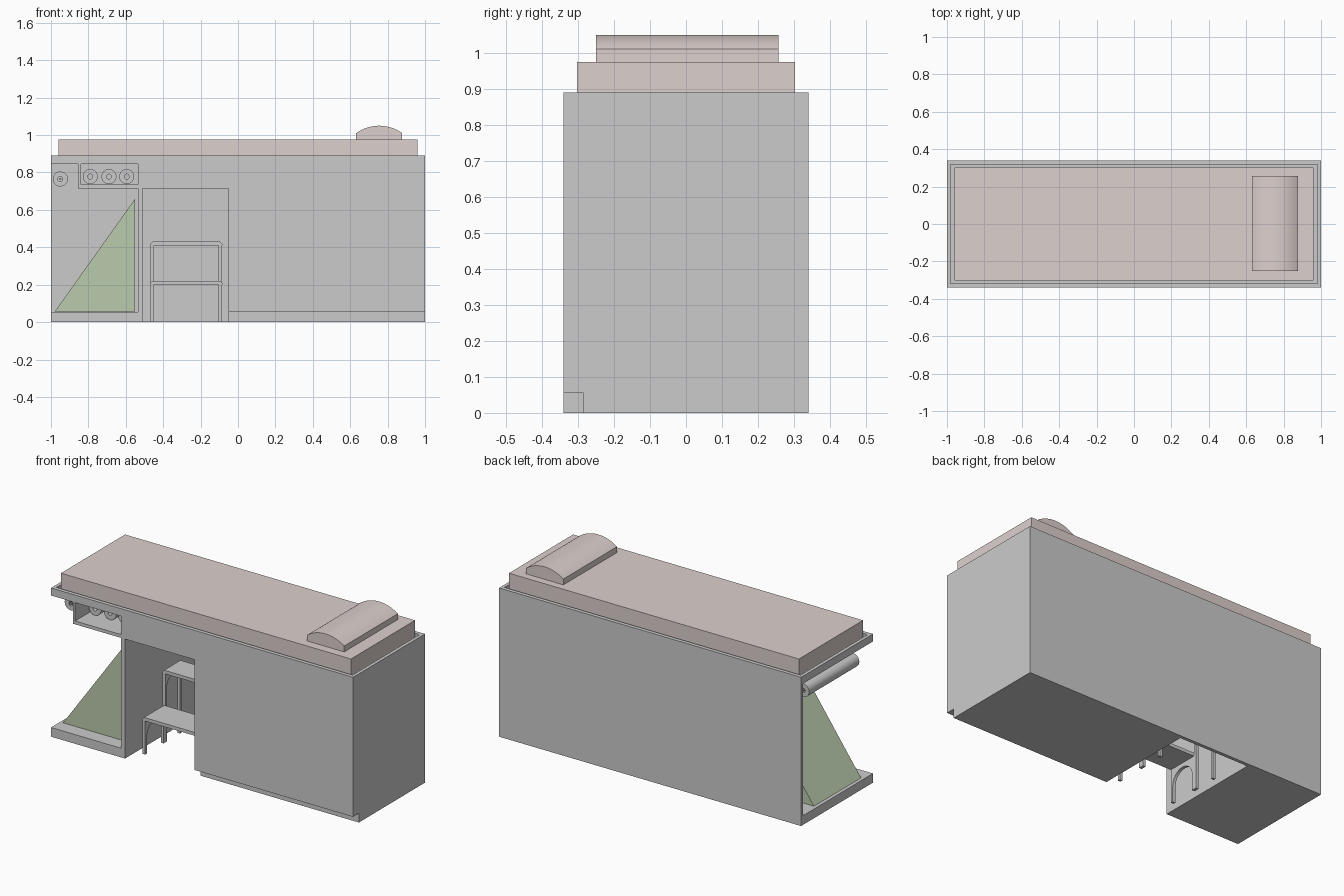
import bpy, bmesh
from math import cos, sin, pi, asin
from mathutils import Vector

if "Cube" in bpy.data.objects:
    bpy.data.objects.remove(bpy.data.objects["Cube"])


def prism(name, pts, axis, a, b, mat=None, smooth=False):
    """Extrude a 2D outline: axis 'y' takes (x,z) points, axis 'x' takes (y,z)."""
    bm = bmesh.new()
    place = (lambda p: (p[0], a, p[1])) if axis == 'y' else (lambda p: (a, p[0], p[1]))
    face = bm.faces.new([bm.verts.new(place(p)) for p in pts])
    out = bmesh.ops.extrude_face_region(bm, geom=[face])
    vec = Vector((0, b - a, 0)) if axis == 'y' else Vector((b - a, 0, 0))
    bmesh.ops.translate(bm, vec=vec, verts=[v for v in out['geom'] if isinstance(v, bmesh.types.BMVert)])
    bmesh.ops.recalc_face_normals(bm, faces=bm.faces)
    me = bpy.data.meshes.new(name)
    bm.to_mesh(me)
    bm.free()
    ob = bpy.data.objects.new(name, me)
    bpy.context.collection.objects.link(ob)
    if mat:
        me.materials.append(mat)
    if smooth:
        shade(ob)
    return ob


def shade(ob):
    bpy.ops.object.select_all(action='DESELECT')
    ob.select_set(True)
    bpy.context.view_layer.objects.active = ob
    bpy.ops.object.shade_smooth_by_angle()


def box(name, x0, x1, y0, y1, z0, z1, mat=None):
    return prism(name, [(x0, z0), (x1, z0), (x1, z1), (x0, z1)], 'y', y0, y1, mat)


def material(name, rgb):
    m = bpy.data.materials.new(name)
    m.diffuse_color = (*rgb, 1)
    m.use_nodes = True
    m.node_tree.nodes["Principled BSDF"].inputs["Base Color"].default_value = m.diffuse_color
    return m


def arc(cx, cz, r, a0, a1, n):
    return [(cx + r * cos(a0 + (a1 - a0) * i / n), cz + r * sin(a0 + (a1 - a0) * i / n))
            for i in range(n + 1)]


def tube(name, x, z, y0, y1, r, hole):
    """Paper roll: a wall profile revolved about the y direction."""
    bm = bmesh.new()
    prof = [(hole, y0), (r, y0), (r, y1), (hole, y1)]
    vs = [bm.verts.new((x + q, y, z)) for q, y in prof]
    edges = [bm.edges.new((vs[i], vs[(i + 1) % 4])) for i in range(4)]
    bmesh.ops.spin(bm, geom=vs + edges, cent=(x, 0, z), axis=(0, 1, 0), angle=2 * pi, steps=32)
    bmesh.ops.remove_doubles(bm, verts=bm.verts, dist=1e-5)
    bmesh.ops.recalc_face_normals(bm, faces=bm.faces)
    me = bpy.data.meshes.new(name)
    bm.to_mesh(me)
    bm.free()
    ob = bpy.data.objects.new(name, me)
    bpy.context.collection.objects.link(ob)
    shade(ob)


padding = material("padding", (0.72, 0.63, 0.61))
green = material("wedge_green", (0.50, 0.60, 0.42))

# Cabinet: one block with the bays, toe kick and mattress recess cut away
cabinet = box("cabinet", -1, 1, -0.34, 0.34, 0, 0.89)
cutters = [
    prism("cut_left_bay", [(-1.1, 0.055), (-0.535, 0.055), (-0.535, 0.715), (-0.855, 0.715),
                           (-0.855, 0.845), (-1.1, 0.845)], 'y', -0.5, 0.32),
    box("cut_roll_shelf", -0.84, -0.535, -0.5, 0.32, 0.735, 0.845),
    box("cut_step_bay", -0.51, -0.05, -0.5, 0.32, -0.1, 0.715),
    box("cut_toe_kick", -0.2, 1.1, -0.5, -0.285, -0.1, 0.055),
    box("cut_recess", -0.98, 0.98, -0.317, 0.317, 0.86, 1.0),
]
for c in cutters:
    c.hide_render = True
    mod = cabinet.modifiers.new(c.name, 'BOOLEAN')
    mod.operation = 'DIFFERENCE'
    mod.solver = 'EXACT'
    mod.object = c
dg = bpy.context.evaluated_depsgraph_get()
dg.update()
cut_mesh = bpy.data.meshes.new_from_object(cabinet.evaluated_get(dg))
cabinet.modifiers.clear()
cabinet.data = cut_mesh
for c in cutters:
    bpy.data.objects.remove(c)

# Mattress and domed pillow
box("mattress", -0.96, 0.96, -0.303, 0.303, 0.86, 0.975, padding)
sag, half = 0.04, 0.123
R = (half ** 2 + sag ** 2) / (2 * sag)
t = asin(half / R)
pillow = [(0.632, 0.975), (0.878, 0.975)] + arc(0.755, 1.05 - R, R, pi / 2 - t, pi / 2 + t, 20)
prism("pillow", pillow, 'y', -0.25, 0.257, padding, True)

# Foam wedge stored in the left bay
prism("foam_wedge", [(-0.98, 0.056), (-0.55, 0.056), (-0.55, 0.66)], 'y', -0.255, 0.19, green)

# Paper rolls: three spare on the shelf, one on a rod at the end
for i, x in enumerate((-0.79, -0.69, -0.595)):
    tube(f"spare_roll_{i}", x, 0.778, -0.225, 0.25, 0.04, 0.013)
tube("paper_roll", -0.95, 0.765, -0.225, 0.25, 0.04, 0.013)
prism("roll_rod", arc(-0.95, 0.765, 0.006, 0, 2 * pi * 11 / 12, 11), 'y', -0.23, 0.32, None, True)


# Two-step stool: arched side panels and two treads
def arch_side(name, x0, x1, y0, y1, top):
    leg = 0.016
    r = (y1 - y0) / 2 - leg
    mid = (y0 + y1) / 2
    spring = top - 0.025 - r
    pts = ([(y0, 0), (y0, top), (y1, top), (y1, 0), (y1 - leg, 0)]
           + arc(mid, spring, r, 0, pi, 16) + [(y0 + leg, 0)])
    prism(name, pts, 'x', x0, x1)


for label, y0, y1, top in (("lower", -0.235, -0.045, 0.2), ("upper", -0.045, 0.11, 0.41)):
    for side, x0 in (("left", -0.468), ("right", -0.104)):
        arch_side(f"{label}_step_{side}", x0, x0 + 0.018, y0, y1, top)
    c = 0.012
    prism(f"{label}_tread", [(-0.47, top), (-0.084, top), (-0.084, top + 0.02 - c), (-0.084 - c, top + 0.02),
                             (-0.47 + c, top + 0.02), (-0.47, top + 0.02 - c)], 'y', y0, y1)
